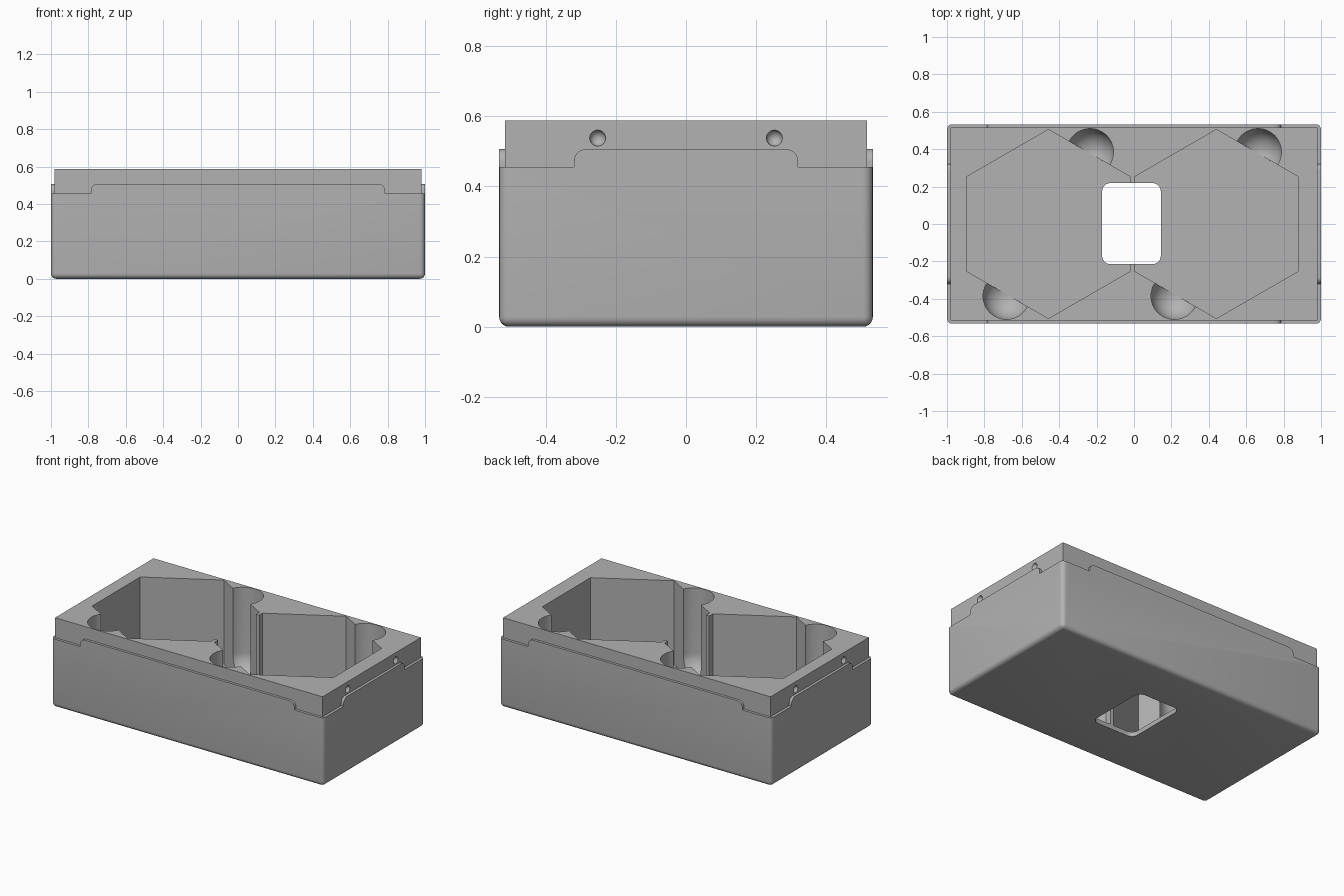
import bpy, bmesh
from math import cos, sin, pi
from mathutils import Vector

cube = bpy.data.objects.get("Cube")
if cube:
    bpy.data.objects.remove(cube, do_unlink=True)

WIDTH, DEPTH, HEIGHT = 2.0, 1.066, 0.588
LEDGE, TAB, FLOOR = 0.455, 0.507, 0.03

grey = bpy.data.materials.new("light_grey")
grey.use_nodes = True
grey.diffuse_color = (0.45, 0.45, 0.45, 1)
grey.node_tree.nodes["Principled BSDF"].inputs["Base Color"].default_value = grey.diffuse_color


def finish(name, bm):
    bmesh.ops.recalc_face_normals(bm, faces=bm.faces)
    mesh = bpy.data.meshes.new(name)
    bm.to_mesh(mesh)
    bm.free()
    mesh.materials.append(grey)
    ob = bpy.data.objects.new(name, mesh)
    bpy.context.collection.objects.link(ob)
    return ob


def prism(name, points, direction):
    """Extrude a closed outline along a direction."""
    bm = bmesh.new()
    face = bm.faces.new([bm.verts.new(p) for p in points])
    ext = bmesh.ops.extrude_face_region(bm, geom=[face])
    bmesh.ops.translate(bm, vec=direction, verts=[v for v in ext["geom"] if isinstance(v, bmesh.types.BMVert)])
    return finish(name, bm)


def block(name, w, d, z0, z1):
    x, y = w / 2, d / 2
    return prism(name, [(-x, -y, z0), (x, -y, z0), (x, y, z0), (-x, y, z0)], (0, 0, z1 - z0))


def select(ob):
    bpy.ops.object.select_all(action="DESELECT")
    ob.select_set(True)
    bpy.context.view_layer.objects.active = ob


def combine(target, other, operation="DIFFERENCE"):
    other.hide_render = True
    mod = target.modifiers.new("combine", "BOOLEAN")
    mod.object, mod.operation, mod.solver = other, operation, "EXACT"
    select(target)
    bpy.ops.object.modifier_apply(modifier=mod.name)
    bpy.data.objects.remove(other, do_unlink=True)


# Outer shell with rounded bottom and upright edges
case = block("storage_case", WIDTH, DEPTH, 0, TAB)
bm = bmesh.new()
bm.from_mesh(case.data)
edges = [e for e in bm.edges if min(v.co.z for v in e.verts) < 0.01]
bmesh.ops.bevel(bm, geom=edges, offset=0.028, segments=5, profile=0.5, affect="EDGES")
bm.to_mesh(case.data)
bm.free()

# Notches beside each raised tab, with a rounded shoulder
R = 0.036


def notch_profile(start, end):
    arc = [(start + R * (sin(a) - 1), TAB - R + R * cos(a))
           for a in [i * pi / 12 for i in range(7)]]
    return [(start - R, 0.7)] + arc + [(start, LEDGE), (end, LEDGE), (end, 0.7)]


for sx in (-1, 1):
    for sy in (-1, 1):
        long_side = [(sx * u, sy * 0.5, z) for u, z in notch_profile(0.787, 1.1)]
        combine(case, prism("long_notch", long_side, (0, sy * 0.1, 0)))
        short_side = [(sx * 0.95, sy * u, z) for u, z in notch_profile(0.32, 0.6)]
        combine(case, prism("short_notch", short_side, (sx * 0.1, 0, 0)))

# Inner rim standing above the shell
combine(case, block("inner_rim", 1.964, 1.032, 0.1, HEIGHT), "UNION")

# Hexagonal pockets
for cx in (-0.4575, 0.4405):
    hexagon = [(cx + 0.505 * 0.866 * x, 0.505 * y, FLOOR)
               for x, y in ((0, 1), (-1, 0.5), (-1, -0.5), (0, -1), (1, -0.5), (1, 0.5))]
    combine(case, prism("hex_pocket", hexagon, (0, 0, 1)))

# Round-bottomed finger recesses
RADIUS = 0.125
for cx, cy in ((-0.235, 0.385), (0.663, 0.385), (-0.682, -0.385), (0.216, -0.385)):
    bm = bmesh.new()
    bmesh.ops.create_uvsphere(bm, u_segments=48, v_segments=24, radius=RADIUS)
    bmesh.ops.delete(bm, geom=[v for v in bm.verts if v.co.z > 0.001], context="VERTS")
    ext = bmesh.ops.extrude_edge_only(bm, edges=[e for e in bm.edges if e.is_boundary])
    bmesh.ops.translate(bm, vec=(0, 0, 1), verts=[v for v in ext["geom"] if isinstance(v, bmesh.types.BMVert)])
    bmesh.ops.holes_fill(bm, edges=[e for e in bm.edges if e.is_boundary], sides=0)
    bmesh.ops.translate(bm, vec=(cx, cy, FLOOR + RADIUS + 0.001), verts=bm.verts)
    combine(case, finish("finger_recess", bm))

# Rounded opening through the floor and the dividing wall
r, corners = 0.045, []
for i, (sx, sy) in enumerate(((1, 1), (-1, 1), (-1, -1), (1, -1))):
    centre = Vector((-0.0135 + sx * (0.157 - r), 0.002 + sy * (0.217 - r), -0.1))
    for k in range(7):
        a = (i + k / 6) * pi / 2
        corners.append(centre + r * Vector((cos(a), sin(a), 0)))
combine(case, prism("floor_opening", corners, (0, 0, 1)))

# Small latch dimples on both ends
for sx in (-1, 1):
    for y in (-0.252, 0.252):
        bm = bmesh.new()
        bmesh.ops.create_uvsphere(bm, u_segments=24, v_segments=16, radius=0.023)
        bmesh.ops.translate(bm, vec=(sx * 0.984, y, 0.538), verts=bm.verts)
        combine(case, finish("latch_dimple", bm))

select(case)
bpy.ops.object.shade_smooth_by_angle(angle=pi / 6)
